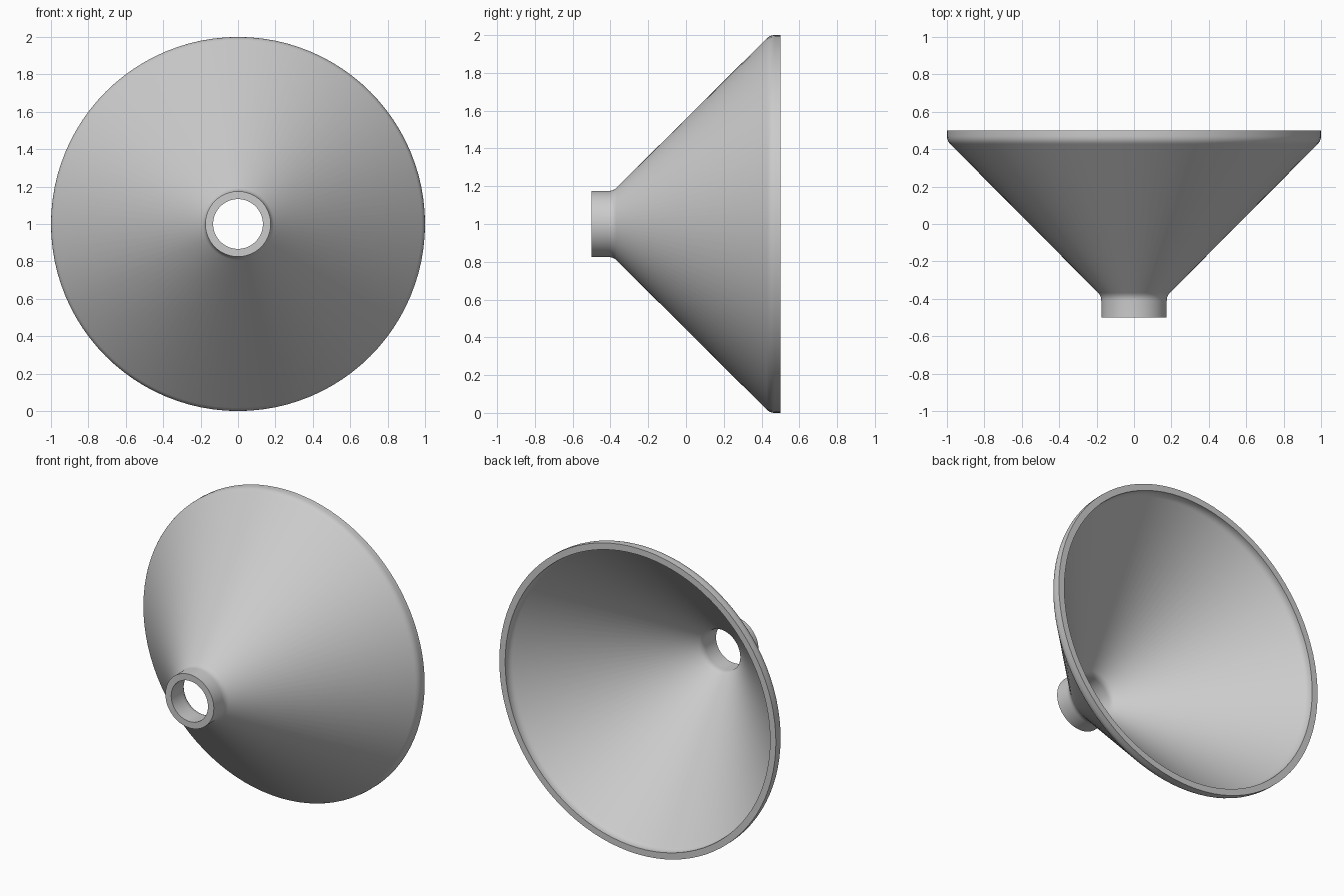
import bpy
import math
from mathutils import Vector, Matrix

old = bpy.data.objects.get("Cube")
if old:
    bpy.data.objects.remove(old, do_unlink=True)

SEGMENTS = 96

# Plain grey material
grey = bpy.data.materials.new("plain grey")
grey.use_nodes = True
colour = (0.6, 0.6, 0.6, 1)
grey.diffuse_color = colour
grey.node_tree.nodes["Principled BSDF"].inputs["Base Color"].default_value = colour


def fillet(before, corner, after, reach, steps=5):
    """Round a profile corner with a short curve."""
    a, c, b = Vector(before), Vector(corner), Vector(after)
    start = c + (a - c).normalized() * reach
    end = c + (b - c).normalized() * reach
    return [start.lerp(c, i / steps).lerp(c.lerp(end, i / steps), i / steps)
            for i in range(steps + 1)]


def wall(front, neck, flare, rim, reach):
    """One side of the wall: straight neck, 45 degree cone, straight rim."""
    return ([Vector(front)] + fillet(front, neck, flare, reach)
            + fillet(neck, flare, rim, reach) + [Vector(rim)])


# Closed wall section as (radius, depth) pairs
outer = wall((0.175, -0.5), (0.175, -0.385), (1, 0.445), (1, 0.5), 0.025)
inner = wall((0.133, -0.5), (0.133, -0.365), (0.958, 0.465), (0.958, 0.5), 0.025)
section = outer + inner[::-1]

# Revolve the section about the front-to-back axis
verts, faces = [], []
n = len(section)
for s in range(SEGMENTS):
    turn = Matrix.Rotation(2 * math.pi * s / SEGMENTS, 3, 'Y')
    verts += [turn @ Vector((p.x, p.y, 0)) + Vector((0, 0, 1)) for p in section]
    here, there = s * n, (s + 1) % SEGMENTS * n
    for i in range(n):
        j = (i + 1) % n
        faces.append((here + i, there + i, there + j, here + j))

mesh = bpy.data.meshes.new("funnel")
mesh.from_pydata(verts, [], faces)
mesh.materials.append(grey)
funnel = bpy.data.objects.new("funnel", mesh)
bpy.context.collection.objects.link(funnel)

# Consistent outward faces, smooth sides, crisp rim edges
bpy.context.view_layer.objects.active = funnel
funnel.select_set(True)
bpy.ops.object.mode_set(mode='EDIT')
bpy.ops.mesh.select_all(action='SELECT')
bpy.ops.mesh.normals_make_consistent(inside=False)
bpy.ops.object.mode_set(mode='OBJECT')
bpy.ops.object.shade_smooth_by_angle(angle=math.radians(35))
